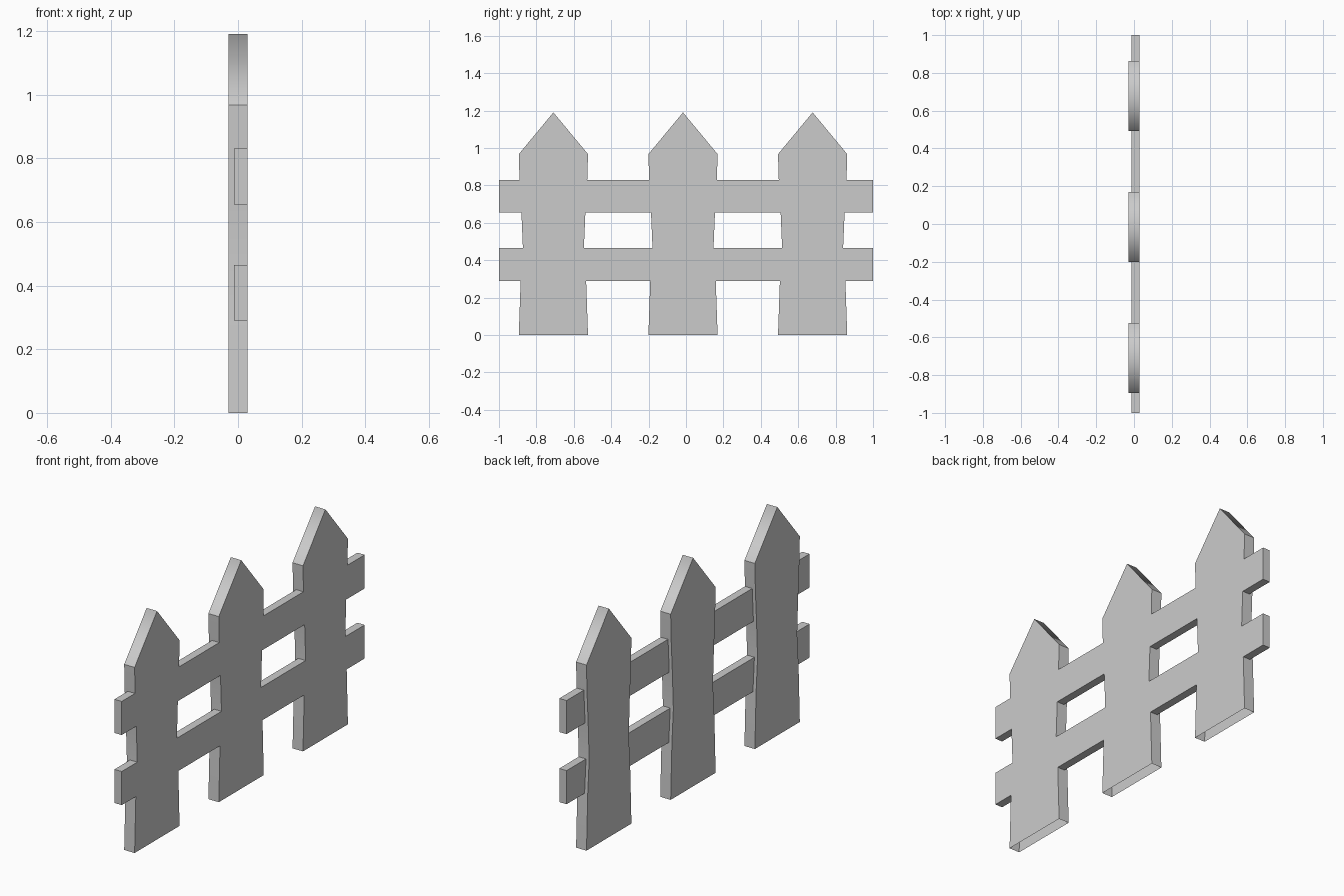
import bpy
import bmesh

cube = bpy.data.objects.get("Cube")
if cube:
    bpy.data.objects.remove(cube, do_unlink=True)

grey = bpy.data.materials.new("plain_grey")
grey.use_nodes = True
grey.diffuse_color = (0.6, 0.6, 0.6, 1)
grey.node_tree.nodes["Principled BSDF"].inputs["Base Color"].default_value = (0.6, 0.6, 0.6, 1)

FRONT, BACK, RAIL_BACK = 0.03, -0.03, -0.012
SPACING, MIDDLE = 0.693, -0.016
# Picket half width at each height, slightly waisted
SIDE = [(0.185, 0), (0.175, 0.29), (0.163, 0.465), (0.171, 0.655), (0.181, 0.83), (0.185, 0.967)]
APEX = 1.19
RAILS = {"lower": (0.29, 0.465), "upper": (0.655, 0.83)}


def finish(bm, name):
    bmesh.ops.recalc_face_normals(bm, faces=bm.faces)
    mesh = bpy.data.meshes.new(name)
    bm.to_mesh(mesh)
    bm.free()
    mesh.materials.append(grey)
    obj = bpy.data.objects.new(name, mesh)
    bpy.context.collection.objects.link(obj)
    return obj


def picket(name, y):
    """Pointed board, open underneath, with a softly shaded tip."""
    outline = [(y + w, z) for w, z in SIDE] + [(y, APEX)]
    outline += [(y - w, z) for w, z in reversed(SIDE)]
    bm = bmesh.new()
    near = [bm.verts.new((FRONT, a, z)) for a, z in outline]
    far = [bm.verts.new((BACK, a, z)) for a, z in outline]
    bm.faces.new(near)
    bm.faces.new(far)
    eave = len(SIDE) - 1
    for i in range(len(outline) - 1):
        face = bm.faces.new((near[i], near[i + 1], far[i + 1], far[i]))
        face.smooth = True
        for edge in face.edges:
            edge.smooth = edge.smooth and len(edge.link_faces) < 2
    # Only the eaves and board faces stay crisp
    for i, (a, b) in enumerate(zip(near, far)):
        bm.edges.get((a, b)).smooth = i not in (eave, eave + 2)
    finish(bm, name)


def rail(name, low, high, start, end, caps):
    """Rail piece whose ends follow the picket sides."""
    bm = bmesh.new()
    ends = []
    for (y_low, y_high) in (start, end):
        ends.append([bm.verts.new(p) for p in (
            (FRONT, y_low, low), (FRONT, y_high, high),
            (RAIL_BACK, y_high, high), (RAIL_BACK, y_low, low))])
    a, b = ends
    for i in range(4):
        j = (i + 1) % 4
        bm.faces.new((a[i], a[j], b[j], b[i]))
    for ring, capped in zip(ends, caps):
        if capped:
            bm.faces.new(ring)
    finish(bm, name)


# Pickets
centres = [MIDDLE + SPACING * k for k in (-1, 0, 1)]
for label, y in zip(("front", "middle", "back"), centres):
    picket(label + "_picket", y)

# Rails between and beyond the pickets
width = {z: w for w, z in SIDE}
for level, (low, high) in RAILS.items():
    for k in range(4):
        start = (-1, -1) if k == 0 else tuple(centres[k - 1] + width[z] for z in (low, high))
        end = (1, 1) if k == 3 else tuple(centres[k] - width[z] for z in (low, high))
        rail(f"{level}_rail_{k + 1}", low, high, start, end, (k == 0, k == 3))
